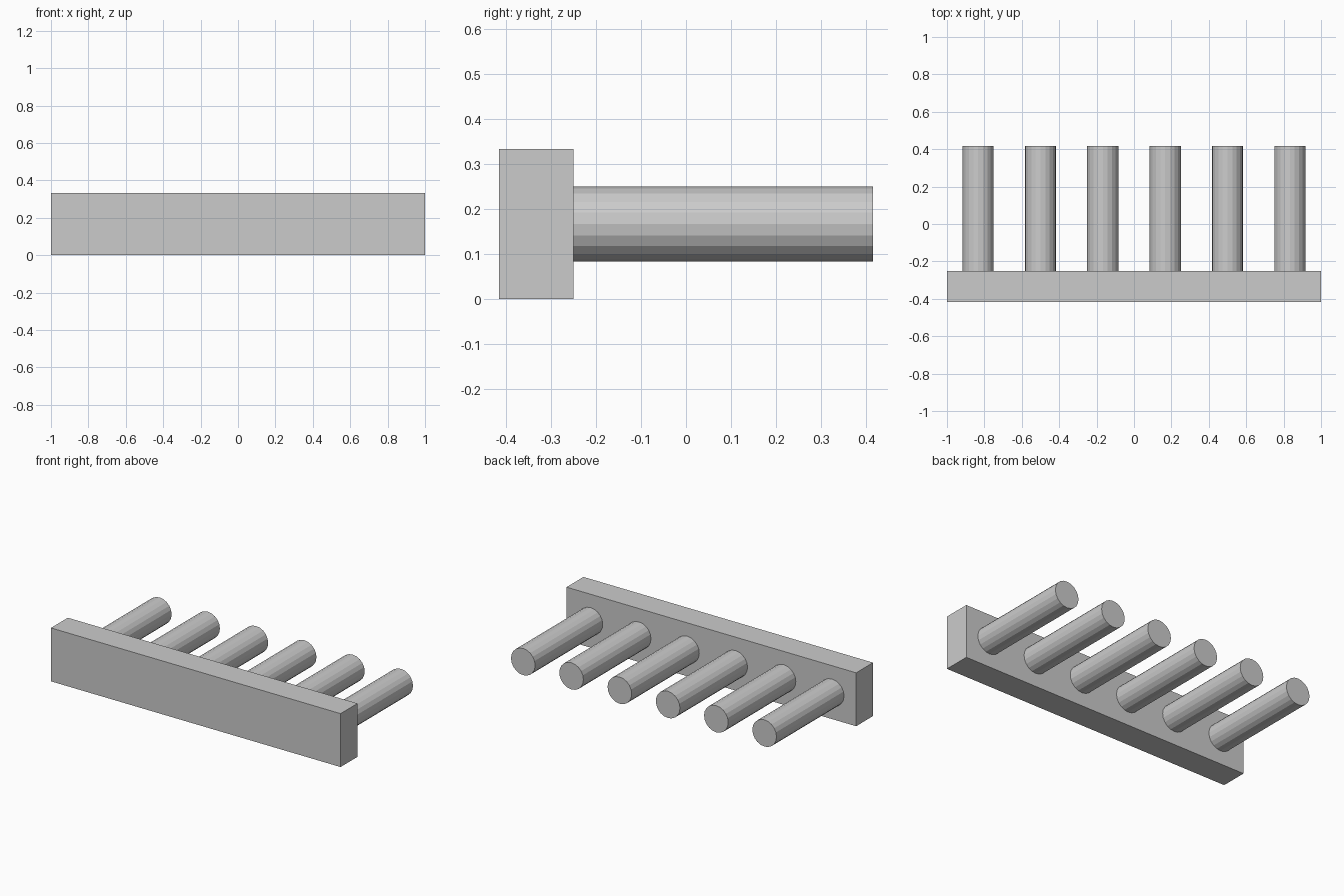
import bpy, math

if "Cube" in bpy.data.objects:
    bpy.data.objects.remove(bpy.data.objects["Cube"])

U = 1 / 12  # base module of the rack

# Backing board
bpy.ops.mesh.primitive_cube_add(size=1, location=(0, -4 * U, 2 * U))
board = bpy.context.object
board.name = "backing_board"
board.scale = (24 * U, 2 * U, 4 * U)
bpy.ops.object.transform_apply(location=False, rotation=False, scale=True)

# Six evenly spaced round pegs, flat-faceted
for i in range(6):
    bpy.ops.mesh.primitive_cylinder_add(
        vertices=20, radius=U, depth=8 * U,
        location=((4 * i - 10) * U, U, 2 * U),
        rotation=(math.pi / 2, 0, 0))
    bpy.context.object.name = f"peg_{i + 1}"
